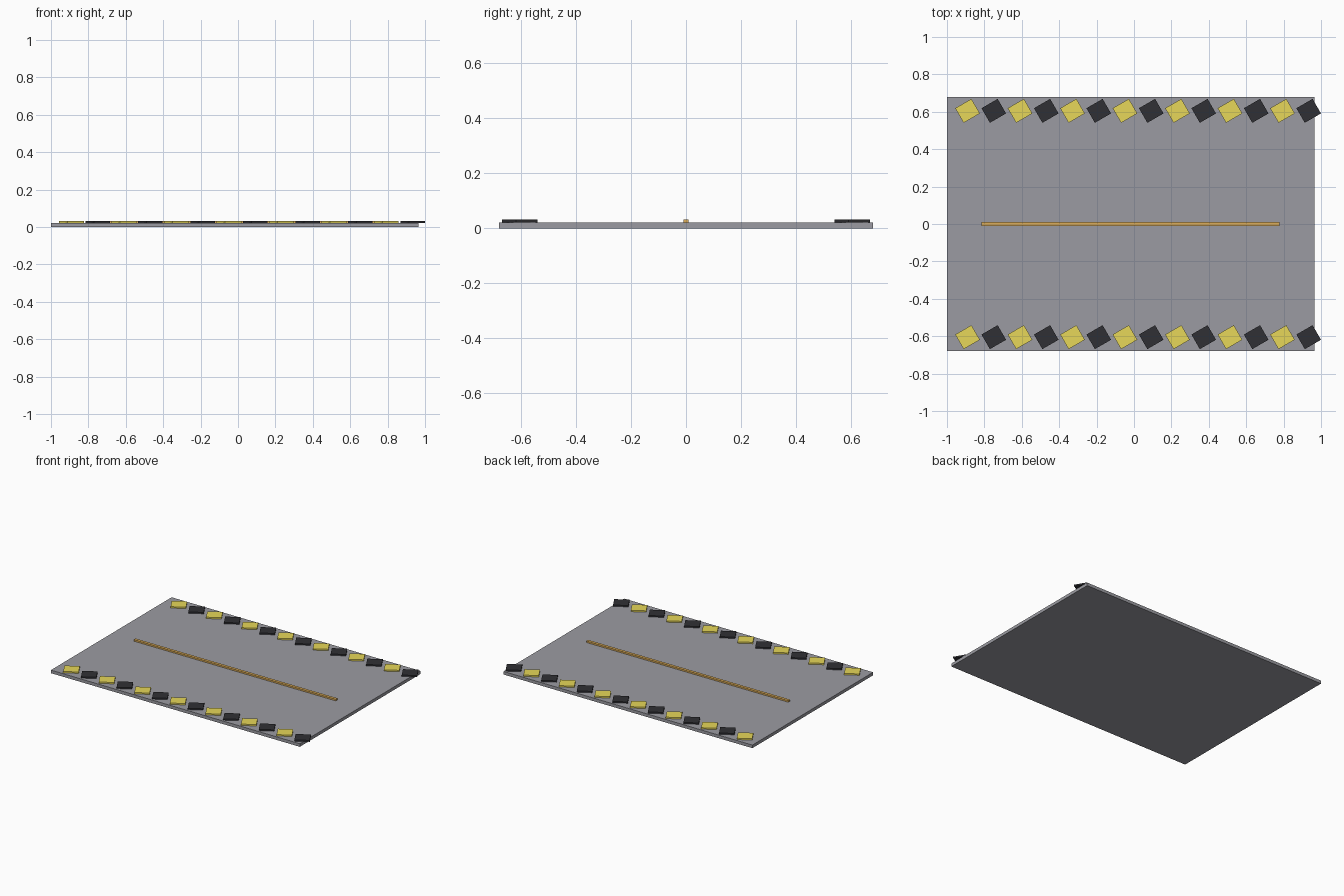
import bpy
import math

if "Cube" in bpy.data.objects:
    bpy.data.objects.remove(bpy.data.objects["Cube"])


def material(name, color):
    m = bpy.data.materials.new(name)
    m.diffuse_color = color
    m.use_nodes = True
    m.node_tree.nodes["Principled BSDF"].inputs["Base Color"].default_value = m.diffuse_color
    return m


def box(name, center, size, mat=None, angle=0.0):
    bpy.ops.mesh.primitive_cube_add(size=1, location=center, rotation=(0, 0, angle))
    ob = bpy.context.object
    ob.name = name
    ob.scale = size
    if mat:
        ob.data.materials.append(mat)
    return ob


yellow = material("hazard_yellow", (0.80, 0.68, 0.10, 1))
black = material("hazard_black", (0.03, 0.03, 0.035, 1))
orange = material("seam_orange", (0.72, 0.42, 0.10, 1))
steel = material("plate_grey", (0.33, 0.33, 0.36, 1))

# floor plate
box("floor_plate", (-0.018, 0, 0.011), (1.964, 1.36, 0.022), steel)

# raised centre strip
box("centre_strip", (-0.018, 0, 0.027), (1.594, 0.02, 0.012), orange)

# alternating slanted hazard tiles along both long edges
for side, y in (("front", -0.605), ("back", 0.605)):
    for i in range(14):
        mat = black if i % 2 else yellow
        box(f"{side}_hazard_tile_{i + 1}", (-0.89 + 0.1403 * i, y, 0.027),
            (0.1, 0.09, 0.01), mat, math.radians(30))
